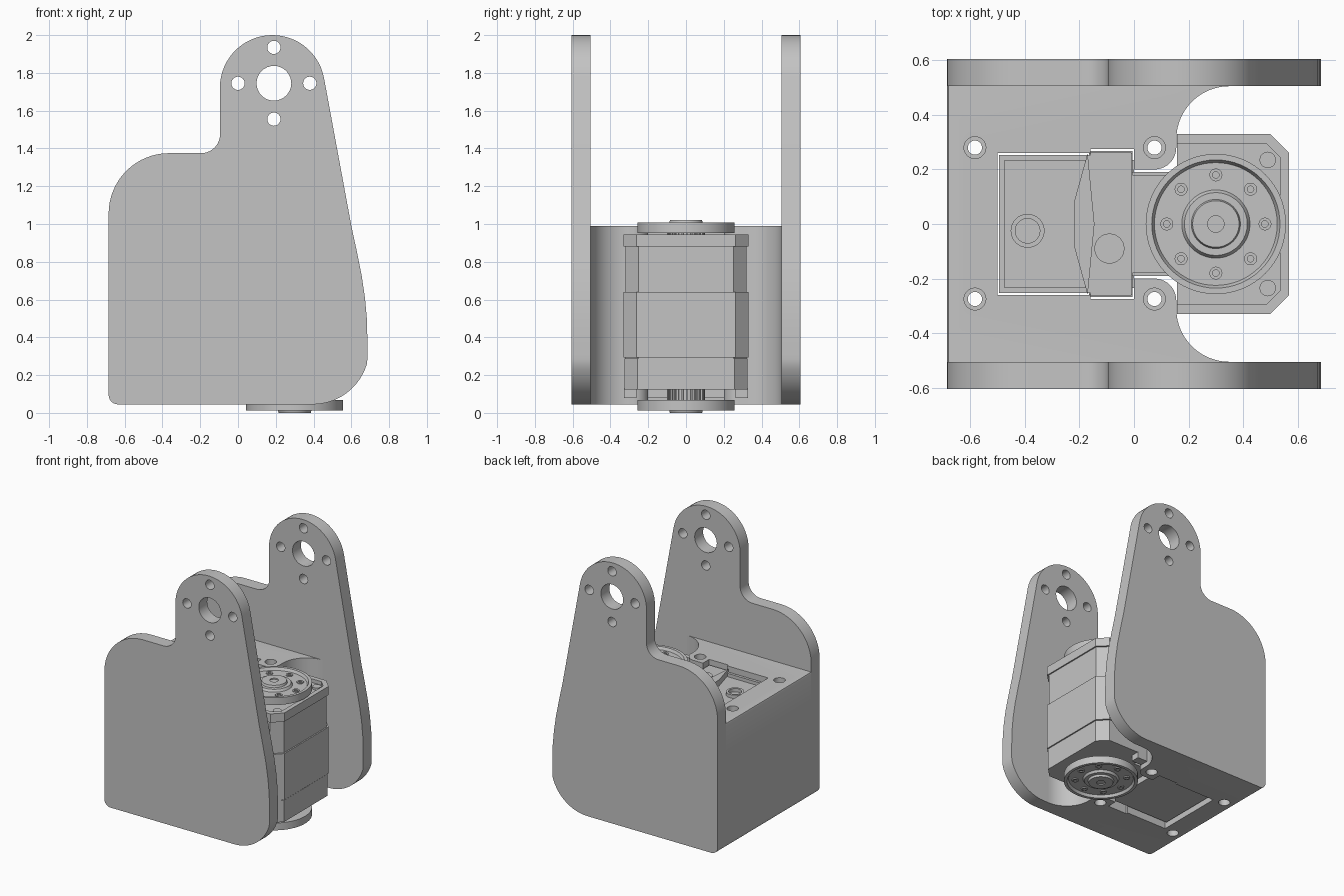
import bpy, bmesh
from math import sin, cos, pi, radians

cube = bpy.data.objects.get("Cube")
if cube:
    bpy.data.objects.remove(cube, do_unlink=True)

grey = bpy.data.materials.new("light grey")
grey.use_nodes = True
TONE = (0.55, 0.55, 0.55, 1)
grey.diffuse_color = TONE
grey.node_tree.nodes["Principled BSDF"].inputs["Base Color"].default_value = TONE


def finish(name, bm):
    bmesh.ops.recalc_face_normals(bm, faces=bm.faces)
    mesh = bpy.data.meshes.new(name)
    bm.to_mesh(mesh)
    bm.free()
    mesh.materials.append(grey)
    ob = bpy.data.objects.new(name, mesh)
    bpy.context.collection.objects.link(ob)
    return ob


def arc(cx, cy, r, a0, a1, n=12):
    angles = [radians(a0 + (a1 - a0) * i / n) for i in range(n + 1)]
    return [(cx + r * cos(a), cy + r * sin(a)) for a in angles]


def prism(name, pts, lo, hi, axis="z"):
    """Extrude a 2D outline along z, or an x-z outline along y."""
    bm = bmesh.new()
    place = (lambda p, d: (p[0], p[1], d)) if axis == "z" else (lambda p, d: (p[0], d, p[1]))
    a = [bm.verts.new(place(p, lo)) for p in pts]
    b = [bm.verts.new(place(p, hi)) for p in pts]
    bm.faces.new(a)
    bm.faces.new(b)
    for i in range(len(pts)):
        j = (i + 1) % len(pts)
        bm.faces.new((a[i], a[j], b[j], b[i]))
    return finish(name, bm)


def lathe(name, profile, x, y, n=48):
    """Spin a closed radius-height profile around a vertical axis."""
    bm = bmesh.new()
    rings = [[bm.verts.new((x + r * cos(2 * pi * k / n), y + r * sin(2 * pi * k / n), z))
              for k in range(n)] for r, z in profile]
    for i in range(len(rings)):
        p, q = rings[i], rings[(i + 1) % len(rings)]
        for k in range(n):
            m = (k + 1) % n
            bm.faces.new((p[k], p[m], q[m], q[k]))
    return finish(name, bm)


def disc(name, x, y, r, lo, hi, axis="z", n=32):
    return prism(name, arc(x, y, r, 0, 360 - 360 / n, n - 1), lo, hi, axis)


def cut(target, cutters):
    for c in cutters:
        mod = target.modifiers.new("cut", "BOOLEAN")
        mod.operation, mod.solver, mod.object = "DIFFERENCE", "EXACT", c
    dg = bpy.context.evaluated_depsgraph_get()
    mesh = bpy.data.meshes.new_from_object(target.evaluated_get(dg))
    target.modifiers.clear()
    target.data = mesh
    for c in cutters:
        bpy.data.objects.remove(c, do_unlink=True)


def mirrored(half):
    """Close a half outline by reflecting it in y."""
    return half + [(x, -y) for x, y in reversed(half)]


# Bracket side arms
BASE, BACK = 0.045, -0.685
outline = (arc(-0.635, BASE + 0.05, 0.05, 270, 180, 6)
           + arc(-0.365, 1.055, 0.32, 180, 90, 16)
           + arc(-0.195, 1.475, 0.1, 270, 360, 10)
           + arc(0.182, 1.722, 0.278, 180, 11, 28)
           + [(0.6, 0.99), (0.628, 0.86), (0.655, 0.725), (0.672, 0.61), (0.682, 0.5)]
           + arc(0.395, 0.345, 0.3, 14, -90, 20)[1:])
outline = [(min(x, 0.685), z) for x, z in outline]
for name, lo, hi in (("front_arm", -0.605, -0.505), ("back_arm", 0.505, 0.605)):
    arm = prism(name, outline, lo, hi, "y")
    holes = [(0.19, 1.745, 0.092)]
    holes += [(0.19 + dx, 1.745 + dz, 0.035) for dx, dz in ((0.19, 0), (-0.19, 0), (0, 0.19), (0, -0.19))]
    cut(arm, [disc("cutter", x, z, r, lo - 0.05, hi + 0.05, "y") for x, z, r in holes])

# Central block with a motor pocket open to the right
half = ([(BACK, 0.505)] + arc(0.35, 0.31, 0.195, 90, 180, 20)
        + arc(0.075, 0.28, 0.08, 0, -90, 10)
        + [(0.0, 0.2), (0.0, 0.275), (-0.16, 0.275), (-0.16, 0.26), (-0.5, 0.26)])
block = prism("mount_block", mirrored(half), BASE, 0.99)
bm = bmesh.new()
bm.from_mesh(block.data)
for height, width, steps in ((BASE, 0.05, 6), (0.99, 0.015, 2)):
    edges = [e for e in bm.edges
             if all(abs(v.co.x - BACK) < 1e-4 and abs(v.co.z - height) < 1e-4 for v in e.verts)]
    bmesh.ops.bevel(bm, geom=edges, offset=width, segments=steps, profile=0.5, affect="EDGES")
bm.to_mesh(block.data)
bm.free()
tools = []
for x in (-0.583, 0.075):
    for y in (-0.275, 0.28):
        tools += [disc("cutter", x, y, 0.026, -0.1, 1.1),
                  disc("cutter", x, y, 0.04, 0.9, 1.1),
                  disc("cutter", x, y, 0.04, -0.1, 0.14)]
cut(block, tools)


# Motor body: stacked case sections, narrow at the rear and wide at the front
def case_outline(s=0.0, start=-0.495):
    return mirrored([(start, 0.252 - s), (-0.165, 0.252 - s), (-0.165, 0.268 - s),
                     (-0.005, 0.268 - s), (-0.005, 0.19 - s), (0.157, 0.19 - s),
                     (0.157, 0.33 - s)]
                    + [(0.5 - s, 0.33 - s), (0.568 - s, 0.262 - s)])


prism("motor_lower_case", case_outline(0.005), 0.125, 0.287)
prism("motor_seam", case_outline(0.01), 0.28, 0.3)
prism("motor_middle_case", case_outline(), 0.292, 0.64)
prism("motor_upper_case", case_outline(0.01), 0.64, 0.915)

# Rear lids sit just inside the pocket
def rect(x0, x1, h):
    return mirrored([(x0, h), (x1, h)])


prism("rear_bottom_lid", rect(-0.49, 0.0, 0.235), 0.08, 0.125)
lid = prism("rear_top_lid", rect(-0.495, -0.16, 0.252), 0.915, 0.95)
cut(lid, [prism("cutter", rect(-0.475, -0.18, 0.232), 0.925, 1.1)])
lathe("cable_socket", [(0.045, 0.92), (0.062, 0.92), (0.062, 0.95), (0.045, 0.95)], -0.39, -0.025, 32)
prism("top_bridge", rect(-0.16, -0.01, 0.262), 0.915, 0.955)
prism("bridge_rib", [(-0.17, 0.26), (-0.22, 0.08), (-0.22, -0.08), (-0.17, -0.26),
                     (-0.145, 0.0)], 0.915, 0.97)
disc("cable_stub", -0.09, -0.09, 0.055, 0.95, 0.965)

# Raised rim of the front cover, and corner screw posts
rim_outer = mirrored([(0.157, 0.33), (0.5, 0.33), (0.568, 0.262)])
rim_inner = mirrored([(0.1, 0.295), (0.485, 0.295), (0.535, 0.245)])
rim = prism("cover_rim", rim_outer, 0.88, 0.945)
cut(rim, [prism("cutter", rim_inner, 0.918, 1.1)])
for y in (-0.235, 0.235):
    disc("cover_screw", 0.49, y, 0.03, 0.915, 0.935, n=20)
    prism("lower_skirt", [(0.157, y * 1.4), (0.157, y * 1.12), (0.24, y * 1.12), (0.24, y * 1.4)], 0.08, 0.13)


# Output horns: rimmed wheel, hub and radial teeth
def horn(label, base, sign):
    def prof(points):
        return [(r, base + sign * h) for r, h in points]
    lathe(label + "_horn", prof([(0.03, 0), (0.257, 0), (0.257, 0.055), (0.235, 0.055), (0.225, 0.035),
                                 (0.125, 0.035), (0.115, 0.052), (0.09, 0.052), (0.085, 0.068), (0.03, 0.068)]),
          0.3, 0.0, 64)
    disc(label + "_hub_screw", 0.3, 0.0, 0.035, *sorted((base, base + sign * 0.06)), n=24)
    lathe(label + "_shaft", prof([(0.02, -0.075), (0.09, -0.075), (0.09, 0.01), (0.02, 0.01)]), 0.3, 0.0)
    for k in range(8):
        a = k * 45
        x, y = arc(0.3, 0, 0.18, a, a, 1)[0]
        lathe(label + "_horn_screw_ring", prof([(0.012, 0.03), (0.024, 0.03), (0.024, 0.042), (0.012, 0.042)]),
              x, y, 12)
    bm = bmesh.new()
    for k in range(24):
        a0 = k * 15
        ring = [arc(0.3, 0, r, a0, a0 + 6, 1) for r in (0.085, 0.1)]
        pts = ring[0] + ring[1][::-1]
        z0, z1 = base - sign * 0.07, base
        low = [bm.verts.new((x, y, z0)) for x, y in pts]
        top = [bm.verts.new((x, y, z1)) for x, y in pts]
        bm.faces.new(low)
        bm.faces.new(top)
        for i in range(4):
            j = (i + 1) % 4
            bm.faces.new((low[i], low[j], top[j], top[i]))
    finish(label + "_spline_teeth", bm)


horn("top", 0.952, 1)
horn("bottom", 0.068, -1)

# Smooth curved walls while keeping edges crisp
for ob in bpy.context.scene.objects:
    if ob.type == "MESH":
        ob.select_set(True)
        bpy.context.view_layer.objects.active = ob
bpy.ops.object.shade_smooth_by_angle(angle=radians(30))
